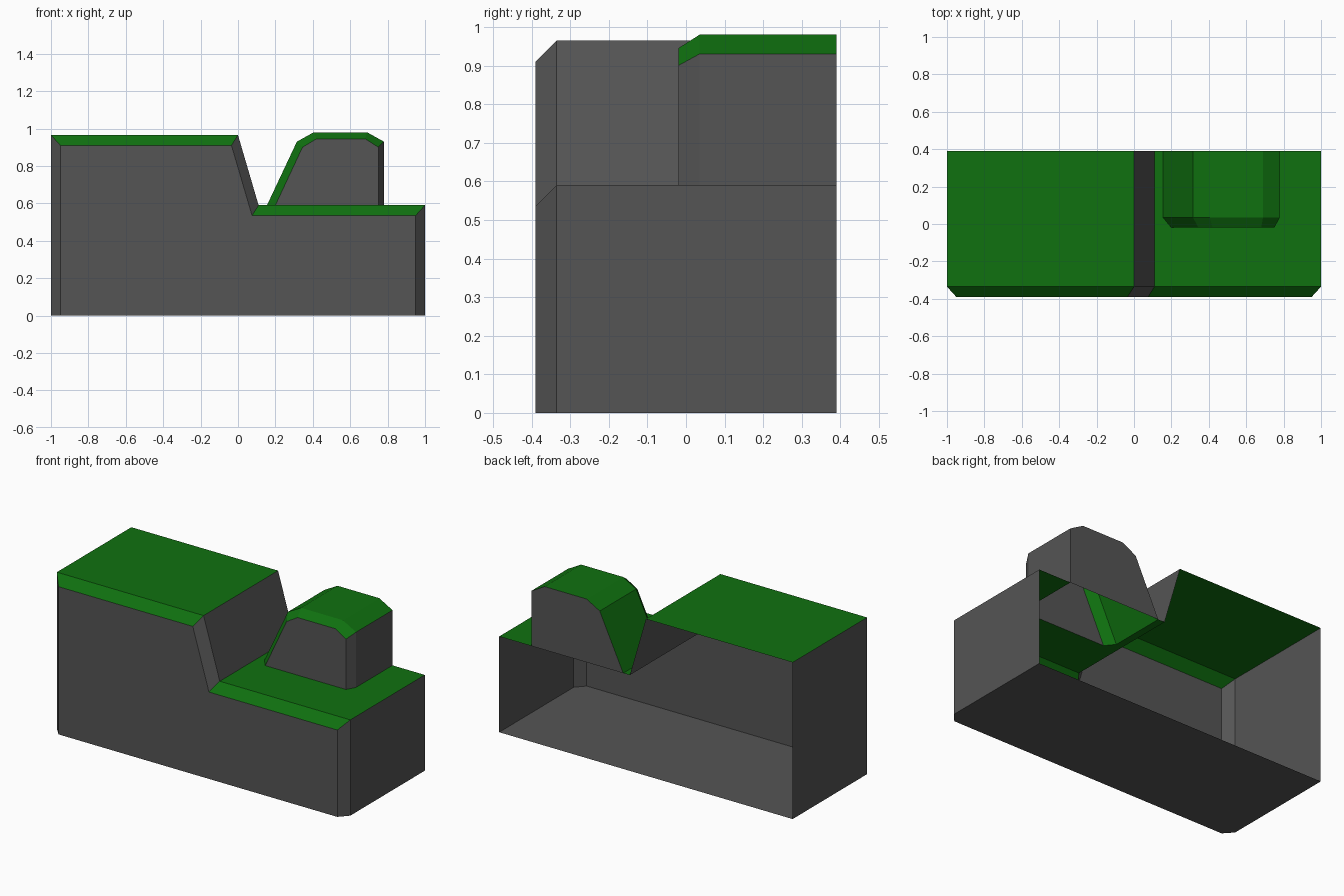
import bpy
import bmesh
from mathutils import Vector

cube = bpy.data.objects.get("Cube")
if cube:
    bpy.data.objects.remove(cube, do_unlink=True)

BACK = 0.39


def material(name, color):
    mat = bpy.data.materials.new(name)
    mat.use_nodes = True
    mat.diffuse_color = color
    mat.node_tree.nodes["Principled BSDF"].inputs["Base Color"].default_value = color
    return mat


GREY = material("stone grey", (0.09, 0.09, 0.09, 1))
GREEN = material("grass green", (0.005, 0.165, 0.005, 1))


def finish(name, bm):
    mesh = bpy.data.meshes.new(name)
    bm.to_mesh(mesh)
    bm.free()
    mesh.materials.append(GREY)
    mesh.materials.append(GREEN)
    obj = bpy.data.objects.new(name, mesh)
    bpy.context.collection.objects.link(obj)
    return obj


def chamfered_shell(name, outer, inner, y_mid, y_front, skip=(), back=False):
    """Loft a clockwise profile from the back to a smaller chamfered front face."""
    bm = bmesh.new()
    rings = [[bm.verts.new((x, y, z)) for x, z in pts]
             for y, pts in ((BACK, outer), (y_mid, outer), (y_front, inner))]
    count = len(outer)
    for i in range(count):
        j = (i + 1) % count
        # Grass covers every segment that leans upward enough
        along = (Vector(outer[j]) - Vector(outer[i])).normalized()
        grass = int(along.x > 0.35)
        for k, (a, b) in enumerate(zip(rings, rings[1:])):
            if (i, k) in skip:
                continue
            face = bm.faces.new((a[i], a[j], b[j], b[i]))
            face.material_index = grass
    bm.faces.new(reversed(rings[2]))
    if back:
        bm.faces.new(rings[0])
    for face in bm.faces:
        face.normal_update()
    # Point the walls and caps outward from the profile
    centre = sum((v.co for v in bm.verts), Vector()) / len(bm.verts)
    front = [f for f in bm.faces if all(abs(v.co.y - y_front) < 1e-5 for v in f.verts)][0]
    if front.normal.y > 0:
        front.normal_flip()
    for face in bm.faces:
        if len(face.verts) == 4 and face is not front:
            a, b = face.verts[0].co, face.verts[1].co
            out = Vector((-(b.z - a.z), 0, b.x - a.x))
            if face.normal.dot(out) < 0:
                face.normal_flip()
        elif face is not front and face.normal.y < 0:
            face.normal_flip()
    return finish(name, bm)


# Stepped body, open at the back; its ledge top is made separately
chamfered_shell(
    "stepped_block",
    [(-1, 0), (-1, .965), (0, .965), (.11, .59), (1, .59), (1, 0)],
    [(-.95, 0), (-.95, .91), (-.035, .91), (.075, .535), (.95, .535), (.95, 0)],
    -.335, -.39, skip={(3, 0), (5, 1)})

# Bottom strip under the front chamfer
bm = bmesh.new()
bm.faces.new([bm.verts.new((x, y, 0)) for x, y in
              ((-1, -.335), (1, -.335), (.95, -.39), (-.95, -.39))])
finish("bottom_strip", bm)

# Ledge top, notched where the hollow bump stands
bm = bmesh.new()
ledge = bm.faces.new([bm.verts.new((x, y, .59)) for x, y in (
    (.11, -.335), (1, -.335), (1, BACK), (.78, BACK), (.78, .035),
    (.75, -.02), (.2, -.02), (.155, .035), (.155, BACK), (.11, BACK))])
ledge.material_index = 1
finish("ledge_top", bm)

# Hollow bump on the ledge, open underneath
chamfered_shell(
    "ledge_bump",
    [(.155, .59), (.315, .93), (.405, .98), (.69, .98), (.78, .93), (.78, .59)],
    [(.2, .59), (.345, .9), (.42, .945), (.68, .945), (.75, .9), (.75, .59)],
    .035, -.02, skip={(5, 0), (5, 1)}, back=True)
